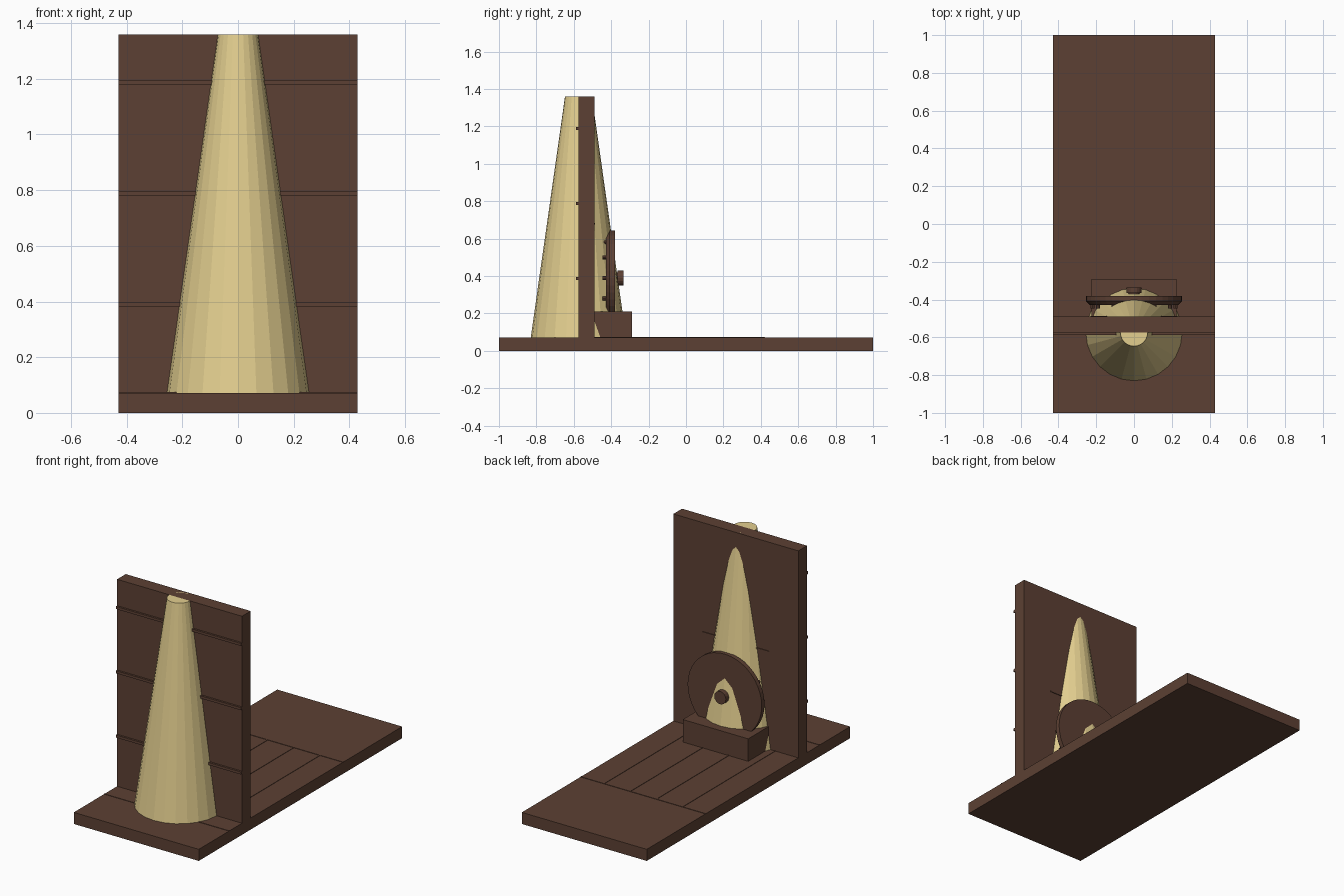
import bpy, bmesh, math
from mathutils import Matrix, Vector

if "Cube" in bpy.data.objects:
    bpy.data.objects.remove(bpy.data.objects["Cube"])


def material(name, rgb):
    m = bpy.data.materials.new(name)
    m.diffuse_color = (*rgb, 1)
    m.use_nodes = True
    m.node_tree.nodes["Principled BSDF"].inputs["Base Color"].default_value = m.diffuse_color
    return m


BROWN = material("dark_wood", (0.107, 0.051, 0.033))
CREAM = material("pale_straw", (0.77, 0.62, 0.275))


def finish(name, bm, mat):
    mesh = bpy.data.meshes.new(name)
    bm.to_mesh(mesh)
    bm.free()
    mesh.materials.append(mat)
    ob = bpy.data.objects.new(name, mesh)
    bpy.context.collection.objects.link(ob)
    return ob


def box(name, x, y, z, mat=BROWN):
    """Box from (min, max) pairs."""
    bm = bmesh.new()
    size = [b - a for a, b in (x, y, z)]
    mid = Vector([(a + b) / 2 for a, b in (x, y, z)])
    bmesh.ops.create_cube(bm, size=1, matrix=Matrix.Translation(mid) @ Matrix.Diagonal((*size, 1)))
    return finish(name, bm, mat)


def lathe_y(name, profile, cx, cz, sides, mat=BROWN):
    """Closed solid turned about the y axis from (radius, y) rings."""
    bm = bmesh.new()
    rings = []
    for r, y in profile:
        rings.append([bm.verts.new((cx + r * math.sin(2 * math.pi * i / sides), y,
                                    cz + r * math.cos(2 * math.pi * i / sides)))
                      for i in range(sides)])
    for a, b in zip(rings, rings[1:]):
        for i in range(sides):
            j = (i + 1) % sides
            bm.faces.new((a[i], a[j], b[j], b[i]))
    bm.faces.new(rings[0])
    bm.faces.new(rings[-1])
    bmesh.ops.recalc_face_normals(bm, faces=bm.faces)
    return finish(name, bm, mat)


# Base board and upright panel
box("base_board", (-0.43, 0.43), (-1, 1), (0, 0.072))
box("upright_panel", (-0.43, 0.43), (-0.575, -0.49), (0.072, 1.36))

# Horizontal battens on the front of the panel
for i, z in enumerate((0.388, 0.788, 1.188)):
    box(f"panel_batten_{i}", (-0.43, 0.43), (-0.587, -0.575), (z - 0.008, z + 0.008))

# Thin seams on the floor
for i, x in enumerate((-0.27, -0.09, 0.09, 0.27)):
    box(f"floor_seam_{i}", (x - 0.003, x + 0.003), (-0.49, 0.42), (0.07, 0.0745))
for i, y in enumerate((-0.70, 0.42)):
    box(f"floor_cross_seam_{i}", (-0.43, 0.43), (y - 0.003, y + 0.003), (0.07, 0.0745))

# Tall tapered cone passing through the panel
bm = bmesh.new()
bmesh.ops.create_cone(bm, cap_ends=True, segments=24, radius1=0.255, radius2=0.072, depth=1.288,
                      matrix=Matrix.Translation((0, -0.575, 0.716)))
finish("cone", bm, CREAM)

# Plinth, wheel and hub behind the panel
box("plinth", (-0.225, 0.225), (-0.49, -0.29), (0.072, 0.212))
lathe_y("wheel", [(0.235, -0.428), (0.255, -0.408), (0.255, -0.38)], 0, 0.39, 40)
lathe_y("hub", [(0.03, -0.385), (0.03, -0.365), (0.04, -0.365), (0.04, -0.335)], 0, 0.39, 16)

# Small pegs around the inner face of the wheel
for i in range(12):
    a = math.tau * i / 12
    lathe_y(f"wheel_peg_{i}", [(0.01, -0.447), (0.01, -0.425)],
            0.22 * math.sin(a), 0.39 + 0.22 * math.cos(a), 8)

# Slim rail on the back of the panel
box("back_rail", (-0.23, 0.23), (-0.492, -0.486), (0.677, 0.683))
